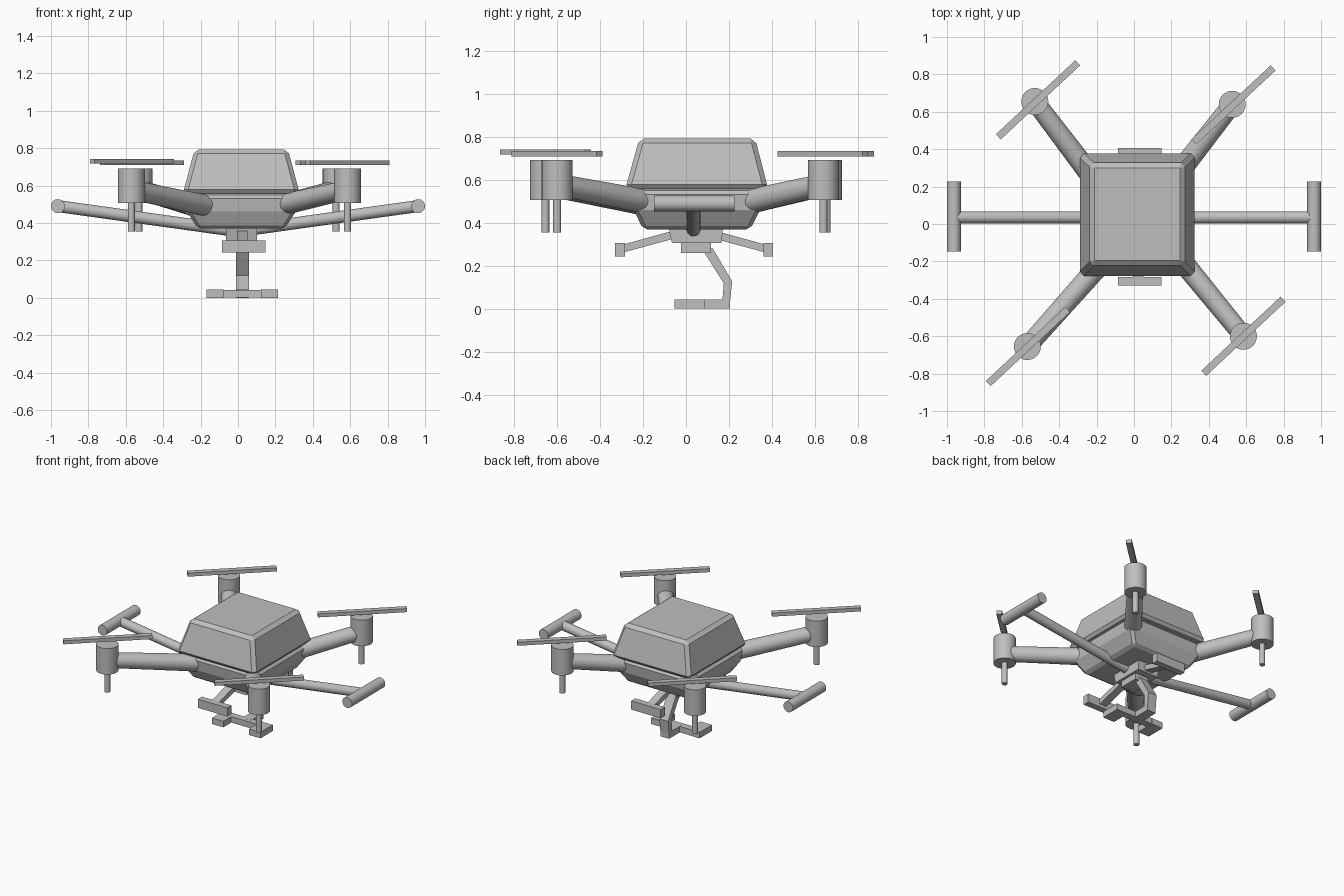
import bpy, bmesh, math
from mathutils import Vector

if "Cube" in bpy.data.objects:
    bpy.data.objects.remove(bpy.data.objects["Cube"])

grey = bpy.data.materials.new("plain_grey")
grey.diffuse_color = (0.52, 0.52, 0.52, 1)
grey.use_nodes = True
grey.node_tree.nodes["Principled BSDF"].inputs["Base Color"].default_value = grey.diffuse_color


def finish(name, bm, bevel=0.0, smooth=False):
    bmesh.ops.recalc_face_normals(bm, faces=bm.faces[:])
    me = bpy.data.meshes.new(name)
    bm.to_mesh(me)
    bm.free()
    me.materials.append(grey)
    ob = bpy.data.objects.new(name, me)
    bpy.context.collection.objects.link(ob)
    if bevel:
        mod = ob.modifiers.new("bevel", 'BEVEL')
        mod.width, mod.segments, mod.limit_method = bevel, 1, 'ANGLE'
    if smooth:
        bpy.ops.object.select_all(action='DESELECT')
        ob.select_set(True)
        bpy.context.view_layer.objects.active = ob
        bpy.ops.object.shade_smooth_by_angle(angle=math.radians(35))
    return ob


def rect_loft(name, rings, bevel=0.0):
    """Stack of rectangles: (x0, x1, y0, y1, z)."""
    bm = bmesh.new()
    loops = [[bm.verts.new(p) for p in ((a, c, z), (b, c, z), (b, d, z), (a, d, z))]
             for a, b, c, d, z in rings]
    for lo, hi in zip(loops, loops[1:]):
        for i in range(4):
            j = (i + 1) % 4
            bm.faces.new((lo[i], lo[j], hi[j], hi[i]))
    bm.faces.new(loops[0])
    bm.faces.new(loops[-1])
    return finish(name, bm, bevel)


def box(name, x0, x1, y0, y1, z0, z1):
    return rect_loft(name, [(x0, x1, y0, y1, z0), (x0, x1, y0, y1, z1)])


def rod(name, p, q, r1, r2=None, sides=32):
    p, q = Vector(p), Vector(q)
    bm = bmesh.new()
    bmesh.ops.create_cone(bm, cap_ends=True, segments=sides, radius1=r1,
                          radius2=r2 or r1, depth=(q - p).length)
    rot = (q - p).to_track_quat('Z', 'Y')
    for v in bm.verts:
        v.co = rot @ v.co + (p + q) / 2
    return finish(name, bm, smooth=True)


def extrude_x(name, profile, x0, x1):
    """Side profile of (y, z) points given thickness along x."""
    bm = bmesh.new()
    a = [bm.verts.new((x0, y, z)) for y, z in profile]
    b = [bm.verts.new((x1, y, z)) for y, z in profile]
    for i in range(len(a)):
        j = (i + 1) % len(a)
        bm.faces.new((a[i], a[j], b[j], b[i]))
    bm.faces.new(a)
    bm.faces.new(b)
    return finish(name, bm)


# hull
rect_loft("upper_hull", [(-0.295, 0.33, -0.283, 0.383, 0.557),
                         (-0.232, 0.267, -0.217, 0.322, 0.793)], 0.022)
rect_loft("lower_hull", [(-0.215, 0.25, -0.2, 0.3, 0.37),
                         (-0.272, 0.308, -0.243, 0.345, 0.46),
                         (-0.282, 0.317, -0.255, 0.357, 0.55)], 0.018)
box("hull_seam", -0.26, 0.295, -0.235, 0.335, 0.53, 0.57)

# rotor arms: motor xy, inner arm xy, propeller xy and height
rotors = {
    "front_left": ((-0.57, -0.655), (-0.18, -0.215), (-0.567, -0.655), 0.730),
    "front_right": ((0.585, -0.60), (0.23, -0.165), (0.585, -0.60), 0.722),
    "back_left": ((-0.53, 0.655), (-0.245, 0.28), (-0.513, 0.664), 0.722),
    "back_right": ((0.525, 0.64), (0.24, 0.275), (0.532, 0.637), 0.722),
}
for side, ((mx, my), (ax, ay), (px, py), pz) in rotors.items():
    rod(side + "_arm", (ax, ay, 0.495), (mx, my, 0.578), 0.057, 0.051)
    rod(side + "_motor", (mx, my, 0.507), (mx, my, 0.692), 0.072)
    rod(side + "_pin", (mx, my, 0.354), (mx, my, 0.52), 0.019, sides=20)
    blade = box(side + "_propeller", -0.29, 0.29, -0.019, 0.019, -0.0125, 0.0125)
    blade.location = (px, py, pz)
    blade.rotation_euler.z = math.radians(43)

# side booms with rollers
for side, s in (("left", -1), ("right", 1)):
    rod(side + "_boom", (0.03 * s, 0.035, 0.36), (0.962 * s, 0.035, 0.49), 0.032)
    rod(side + "_roller", (0.963 * s, -0.148, 0.49), (0.963 * s, 0.227, 0.49), 0.037)

# belly mount, landing struts and bars
rect_loft("belly_mount", [(-0.063, 0.102, -0.065, 0.165, 0.305),
                          (-0.063, 0.102, -0.08, 0.172, 0.372)])
for end, s in (("front", -1), ("back", 1)):
    c = 0.038
    extrude_x(end + "_strut", [(c + s * 0.08, 0.368), (c + s * 0.345, 0.295),
                               (c + s * 0.345, 0.258), (c + s * 0.08, 0.33)], -0.005, 0.05)
    y0, y1 = sorted((c + s * 0.322, c + s * 0.368))
    box(end + "_landing_bar", -0.085, 0.147, y0, y1, 0.243, 0.305)

# gripper arm and claw
box("gripper_base", -0.02, 0.085, -0.023, 0.116, 0.26, 0.31)
extrude_x("gripper_arm", [(0.085, 0.29), (0.085, 0.262), (0.176, 0.118), (0.168, 0.02),
                          (0.204, 0.02), (0.215, 0.128), (0.125, 0.28)], -0.01, 0.058)
box("claw_stem", -0.01, 0.058, 0.06, 0.205, 0.0, 0.043)
box("claw_bar", -0.16, 0.206, 0.035, 0.085, 0.0005, 0.0425)
for side, x in (("left", -0.168), ("right", 0.124)):
    box(side + "_claw_prong", x, x + 0.09, -0.053, 0.0855, 0.0, 0.043)
